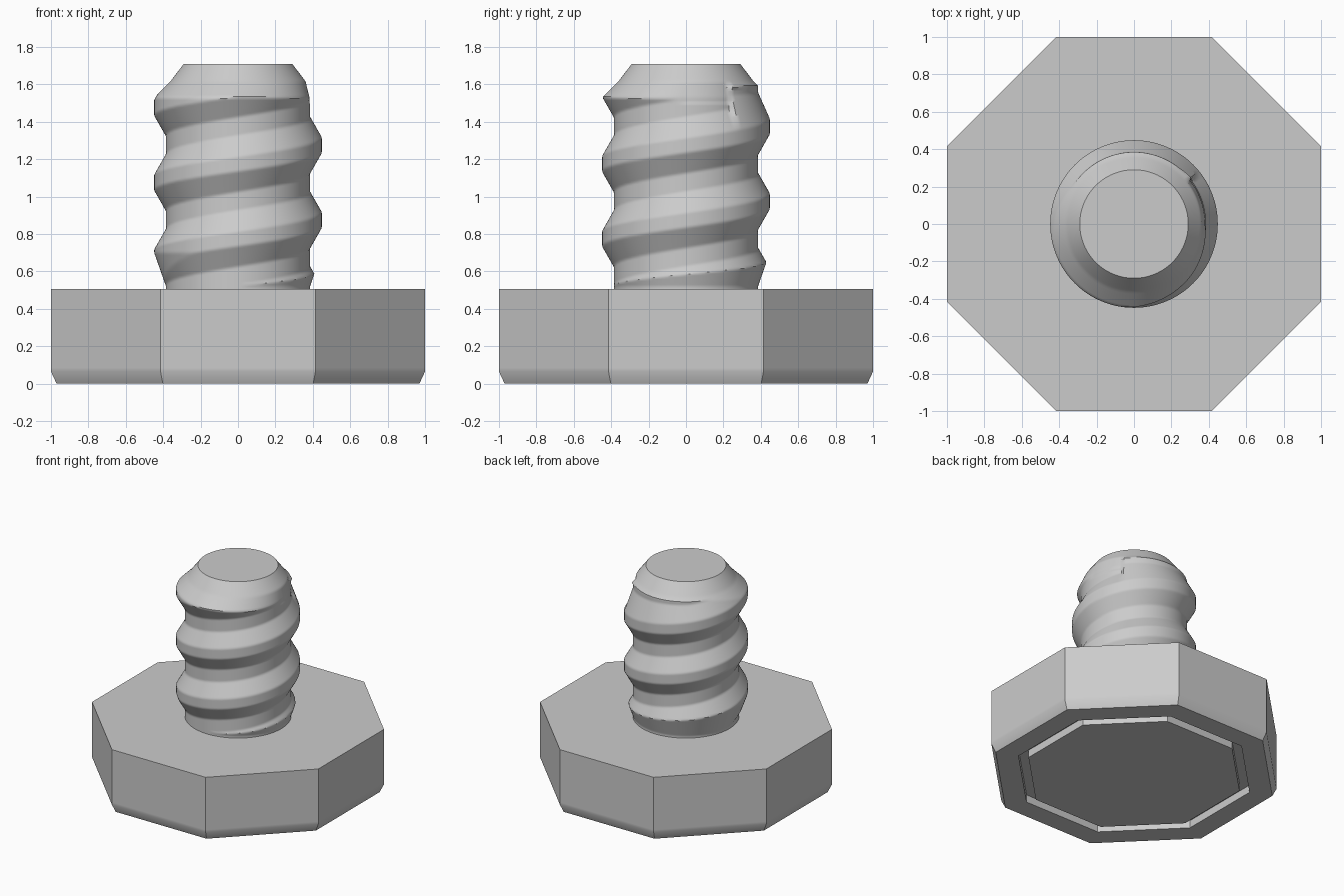
import bpy
import math

cube = bpy.data.objects.get("Cube")
if cube:
    bpy.data.objects.remove(cube, do_unlink=True)

grey = bpy.data.materials.new("plain_grey")
grey.use_nodes = True
grey.diffuse_color = (0.6, 0.6, 0.6, 1)
grey.node_tree.nodes["Principled BSDF"].inputs["Base Color"].default_value = (0.6, 0.6, 0.6, 1)

TAU = 2 * math.pi
HEAD_TOP, SHAFT_TOP = 0.505, 1.71
PITCH, CREST, CORE = 0.4, 0.448, 0.385


def ring_solid(name, rings, angle):
    """Skin a stack of equal-sized vertex rings and cap both ends."""
    n = len(rings[0])
    verts = [v for ring in rings for v in ring]
    faces = [(r * n + i, r * n + (i + 1) % n, (r + 1) * n + (i + 1) % n, (r + 1) * n + i)
             for r in range(len(rings) - 1) for i in range(n)]
    faces.append(tuple(reversed(range(n))))
    faces.append(tuple(range(len(verts) - n, len(verts))))
    mesh = bpy.data.meshes.new(name)
    mesh.from_pydata(verts, [], faces)
    mesh.materials.append(grey)
    obj = bpy.data.objects.new(name, mesh)
    bpy.context.collection.objects.link(obj)
    bpy.ops.object.select_all(action='DESELECT')
    obj.select_set(True)
    bpy.context.view_layer.objects.active = obj
    bpy.ops.object.shade_smooth_by_angle(angle=math.radians(angle))
    return obj


def octagon(apothem, z):
    r = apothem / math.cos(math.pi / 8)
    return [(r * math.cos((i + 0.5) * TAU / 8), r * math.sin((i + 0.5) * TAU / 8), z)
            for i in range(8)]


def lerp_path(points, z):
    """Radius at height z along a list of (z, radius) points."""
    if z <= points[0][0]:
        return points[0][1]
    for (z0, r0), (z1, r1) in zip(points, points[1:]):
        if z <= z1:
            return r0 + (r1 - r0) * (z - z0) / (z1 - z0)
    return points[-1][1]


def thread_radius(a, z):
    # Trapezoid helix: flat crest, sloping flank, flat root
    crest_z = 1.275 + PITCH * a / TAU
    d = abs((z - crest_z + PITCH / 2) % PITCH - PITCH / 2)
    r = lerp_path([(0.04, CREST), (0.15, CORE)], d)
    # Last turn runs straight from its crest into the tip
    last = crest_z + 0.04
    if a > 0.65 and last < z < 1.61:
        r = max(r, lerp_path([(last, CREST), (1.61, 0.362)], z))
    # Thread fades out as it finishes its last turn
    fade = max(0, (a / TAU - 0.75) * 4)
    if a < 0.65:
        fade = 1
    shoulder = CREST - (CREST - 0.38) * fade
    if z > 1.5:
        r = min(r, lerp_path([(1.53, shoulder), (1.615, 0.362), (SHAFT_TOP, 0.29)], z))
    # Lead-in taper above the head
    return min(r, lerp_path([(0.52, CORE), (0.70, CREST)], z))


# Octagonal head with a chamfered lower edge and a groove around the underside
head = [octagon(a, z) for a, z in (
    (0.74, 0.0), (0.74, 0.06), (0.81, 0.06), (0.81, 0.0),
    (0.97, 0.0), (1.0, 0.065), (1.0, 0.085), (1.0, HEAD_TOP))]
ring_solid("bolt_head", head, 30)

# Threaded shaft
COLS, ROWS, BASE = 128, 126, 0.48
shaft = []
for row in range(ROWS + 1):
    z = BASE + (SHAFT_TOP - BASE) * row / ROWS
    ring = []
    for i in range(COLS):
        a = TAU * i / COLS
        r = thread_radius(a, z)
        ring.append((r * math.cos(a), r * math.sin(a), z))
    shaft.append(ring)
ring_solid("threaded_shaft", shaft, 38)
